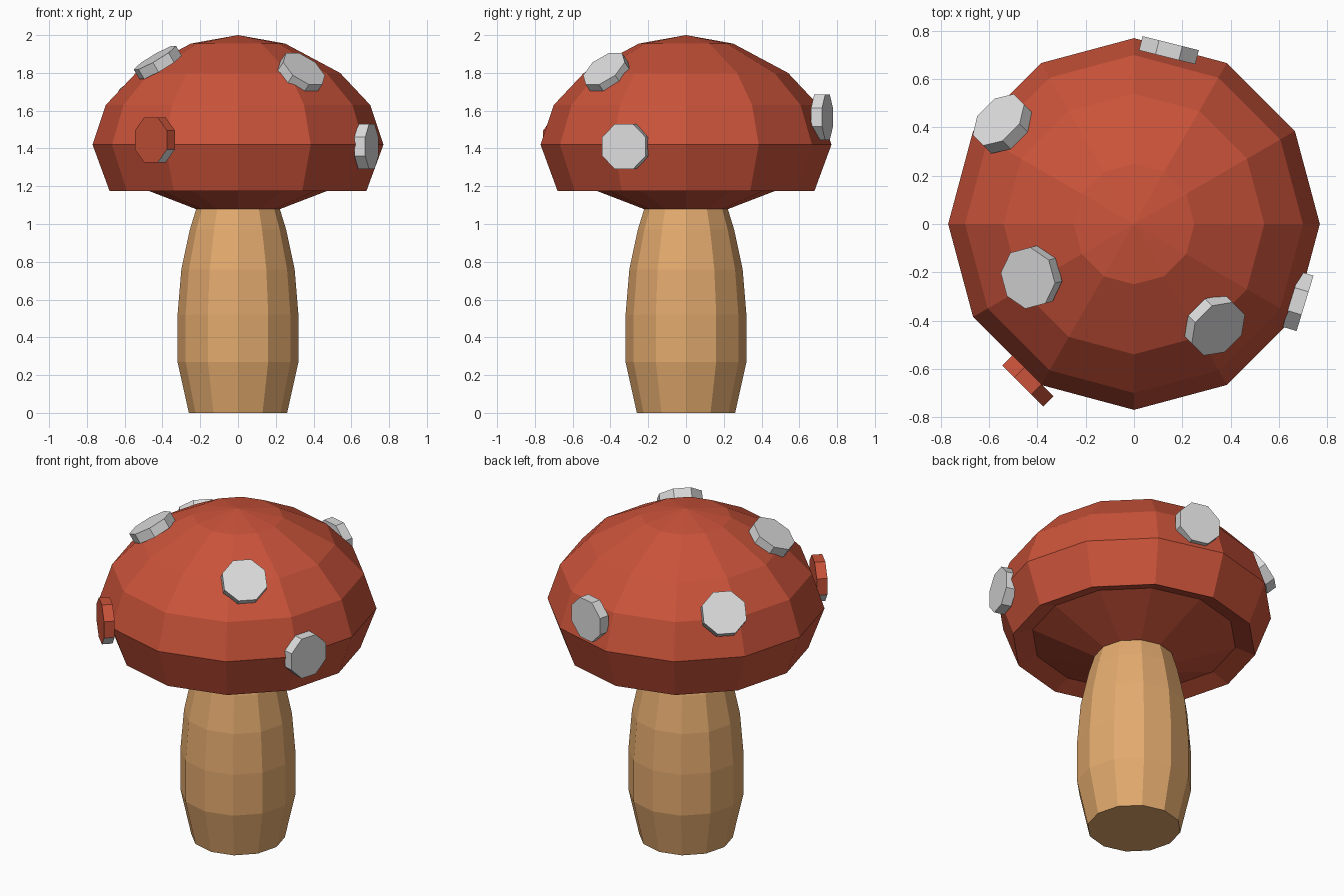
import bpy
import bmesh
from math import cos, sin, pi, radians
from mathutils import Vector, Matrix

cube = bpy.data.objects.get("Cube")
if cube:
    bpy.data.objects.remove(cube, do_unlink=True)


def make_material(name, rgb):
    mat = bpy.data.materials.new(name)
    mat.use_nodes = True
    mat.diffuse_color = (*rgb, 1)
    mat.node_tree.nodes["Principled BSDF"].inputs["Base Color"].default_value = (*rgb, 1)
    return mat


RED = make_material("cap red", (0.59, 0.086, 0.042))
TAN = make_material("stem tan", (0.76, 0.40, 0.155))
WHITE = make_material("spot white", (0.72, 0.72, 0.72))


def finish(name, bm, *materials):
    bmesh.ops.recalc_face_normals(bm, faces=bm.faces)
    mesh = bpy.data.meshes.new(name)
    bm.to_mesh(mesh)
    bm.free()
    for mat in materials:
        mesh.materials.append(mat)
    obj = bpy.data.objects.new(name, mesh)
    bpy.context.collection.objects.link(obj)
    return obj


def lathe(name, profile, mat, sides=12):
    """Turn a radius/height profile around z; a zero radius makes a pole."""
    bm = bmesh.new()
    rings = []
    for r, z in profile:
        count = sides if r else 1
        rings.append([bm.verts.new((r * cos(2 * pi * i / sides), r * sin(2 * pi * i / sides), z))
                      for i in range(count)])
    for low, high in zip(rings, rings[1:]):
        for i in range(sides):
            j = (i + 1) % sides
            corners = [low[i % len(low)], low[j % len(low)], high[j % len(high)], high[i % len(high)]]
            bm.faces.new(list(dict.fromkeys(corners)))
    for ring in (rings[0], rings[-1]):
        if len(ring) > 1:
            bm.faces.new(ring)
    return finish(name, bm, mat)


# Barrel-shaped stem
lathe("stem", [(0.26, 0), (0.32, 0.27), (0.32, 0.52), (0.30, 0.76), (0.255, 0.97), (0.215, 1.1)], TAN)

# Domed cap with a raised lip around the gills
lathe("cap", [(0.225, 1.08), (0.57, 1.213), (0.68, 1.175), (0.77, 1.42),
              (0.70, 1.63), (0.54, 1.80), (0.25, 1.955), (0, 2)], RED)


def spot(name, centre, azimuth, elevation, *materials):
    """Octagonal disc facing the given direction, flat side up."""
    a, e = radians(azimuth), radians(elevation)
    normal = Vector((cos(e) * cos(a), cos(e) * sin(a), sin(e)))
    side = Vector((-sin(a), cos(a), 0))
    basis = Matrix((side, normal.cross(side), normal)).transposed().to_4x4()
    bm = bmesh.new()
    bmesh.ops.create_cone(bm, cap_ends=True, segments=8, radius1=0.13, radius2=0.13, depth=0.06,
                          matrix=Matrix.Rotation(pi / 8, 4, "Z"))
    bmesh.ops.transform(bm, matrix=Matrix.Translation(centre) @ basis, verts=bm.verts)
    bm.normal_update()
    if len(materials) > 1:
        for face in bm.faces:
            face.material_index = int(face.normal.z < -0.3)
    return finish(name, bm, *materials)


# Raised spots
spot("spot_upper_right", (-0.425, -0.22, 1.855), 195, 59, WHITE)
spot("spot_upper_front", (0.335, -0.42, 1.80), -45, 46, WHITE)
spot("spot_left", (0.68, -0.32, 1.41), -17, 0, WHITE)
spot("spot_back", (0.145, 0.72, 1.565), 76, 0, WHITE)
spot("spot_back_right", (-0.545, 0.415, 1.66), 135, 38, WHITE)

# Red spot with a pale underside
spot("spot_front_red", (-0.44, -0.65, 1.445), 225, 0, RED, WHITE)
